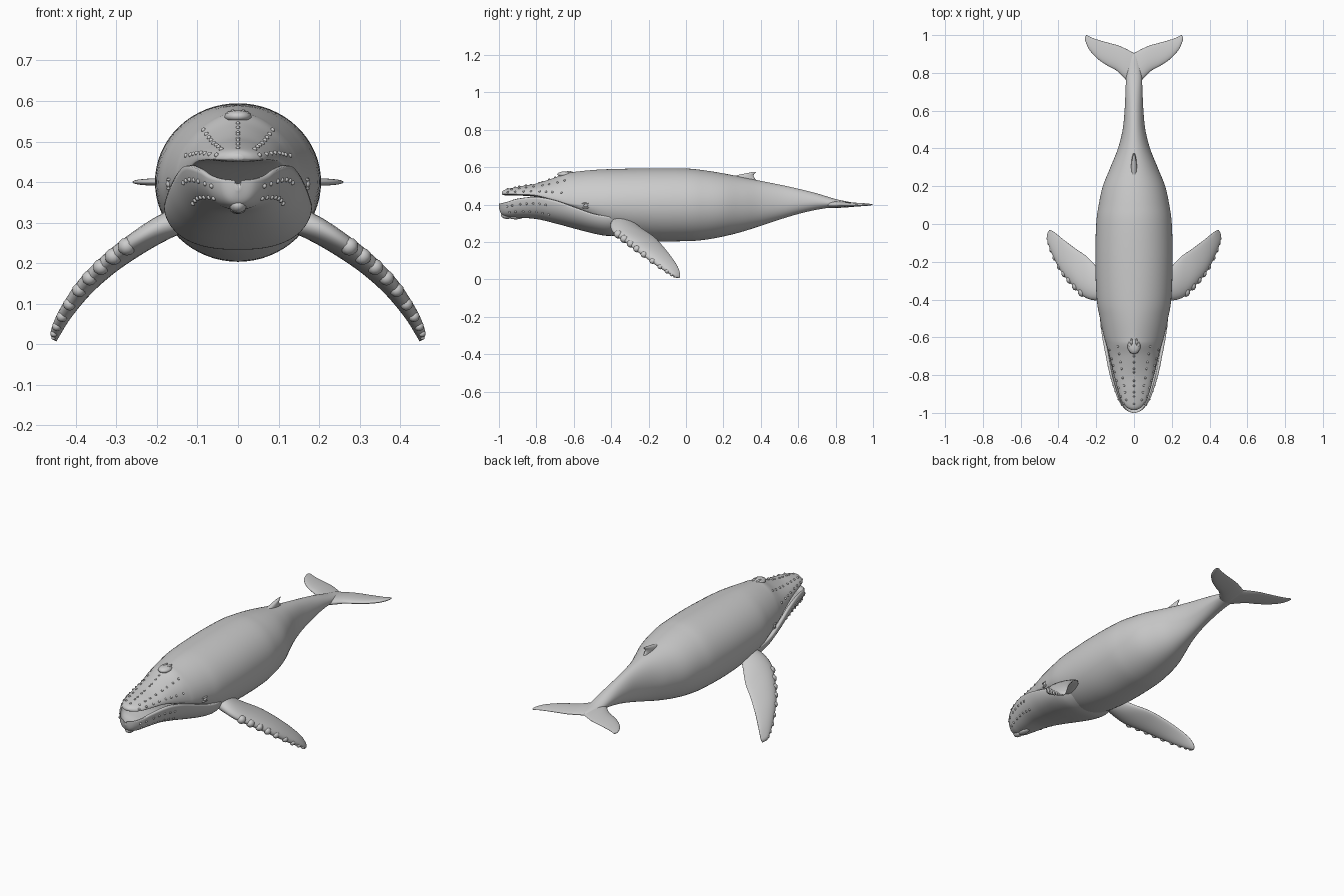
import bpy, bmesh, math
from mathutils import Vector, Matrix

if "Cube" in bpy.data.objects:
    bpy.data.objects.remove(bpy.data.objects["Cube"])


def smooth_rows(rows, n):
    """Catmull-Rom interpolation of every column of a station table."""
    out = []
    for i in range(len(rows) - 1):
        p = [rows[max(0, min(len(rows) - 1, i + k))] for k in (-1, 0, 1, 2)]
        for j in range(n):
            t = j / n
            out.append([0.5 * (2 * b + (c - a) * t + (2 * a - 5 * b + 4 * c - d) * t * t
                               + (3 * b - a - 3 * c + d) * t ** 3) for a, b, c, d in zip(*p)])
    return out + [list(rows[-1])]


def finish(name, bm, mirror=False):
    bmesh.ops.recalc_face_normals(bm, faces=bm.faces)
    for f in bm.faces:
        f.smooth = True
    me = bpy.data.meshes.new(name)
    bm.to_mesh(me)
    bm.free()
    ob = bpy.data.objects.new(name, me)
    bpy.context.collection.objects.link(ob)
    if mirror:
        ob.modifiers.new("mirror", 'MIRROR')
    return ob


def loft(name, rings, mirror=False):
    bm = bmesh.new()
    vs = [[bm.verts.new(p) for p in r] for r in rings]
    n = len(vs[0])
    for a, b in zip(vs, vs[1:]):
        for i in range(n):
            bm.faces.new((a[i], a[(i + 1) % n], b[(i + 1) % n], b[i]))
    bm.faces.new(vs[0])
    bm.faces.new(vs[-1])
    return finish(name, bm, mirror)


def blobs(name, items, mirror=False):
    """Small ellipsoids: (centre, radii)."""
    bm = bmesh.new()
    for c, r in items:
        m = Matrix.Translation(c) @ Matrix.Diagonal((*r, 1))
        bmesh.ops.create_icosphere(bm, subdivisions=2, radius=1, matrix=m)
    return finish(name, bm, mirror)


def blade(name, rows, n=6, seg=28):
    """Fin from stations of leading edge xyz, trailing edge xyz, half thickness."""
    rows = smooth_rows(rows, n)
    mids = [(Vector(r[:3]) + Vector(r[3:6])) / 2 for r in rows]
    rings = []
    for i, r in enumerate(rows):
        half = (Vector(r[:3]) - Vector(r[3:6])) / 2
        span = mids[min(i + 1, len(rows) - 1)] - mids[max(i - 1, 0)]
        nor = half.cross(span).normalized()
        ring = []
        for k in range(seg):
            t = 2 * math.pi * k / seg
            taper = 0.75 + 0.25 * math.cos(t)      # thinner trailing edge
            ring.append(mids[i] + half * math.cos(t) + nor * r[6] * math.sin(t) * taper * 1.25)
        rings.append(ring)
    loft(name, rings, True)
    return rows


# Body with upper jaw: y, half width, widest z, top z, bottom z, ridge sharpness
BODY = smooth_rows([
    (-.985, .012, .460, .468, .454, 1.0), (-.97, .040, .458, .479, .450, 1.1),
    (-.94, .065, .457, .487, .450, 1.2), (-.88, .085, .455, .499, .448, 1.3),
    (-.80, .106, .450, .513, .440, 1.3), (-.70, .130, .425, .545, .410, 1.3),
    (-.64, .146, .410, .570, .385, 1.25), (-.60, .158, .405, .575, .360, 1.2),
    (-.50, .180, .400, .585, .290, 1.1), (-.40, .197, .400, .590, .235, 1.05),
    (-.20, .205, .400, .594, .206, 1.0), (0, .200, .400, .593, .205, 1.0),
    (.10, .187, .400, .583, .212, 1.0), (.20, .165, .400, .567, .230, 1.0),
    (.30, .125, .400, .547, .255, 1.0), (.40, .085, .400, .527, .287, 1.0),
    (.50, .060, .405, .507, .320, 1.0), (.60, .050, .410, .485, .350, 1.0),
    (.70, .045, .413, .460, .373, 1.0), (.80, .040, .405, .430, .388, 1.0),
    (.87, .025, .400, .415, .393, 1.0), (.90, .008, .400, .405, .396, 1.0)], 6)


def body_point(row, t):
    y, w, zc, top, bot, e = row
    c, s = math.cos(t), math.sin(t)
    if s >= 0:
        return Vector((math.copysign(w * abs(c) ** e, c), y, zc + (top - zc) * s))
    return Vector((w * c, y, zc + (zc - bot) * s))


loft("body", [[body_point(r, 2 * math.pi * k / 64) for k in range(64)] for r in BODY])

# Scoop-shaped lower jaw: y, half width, lip z, bottom z
JAW = smooth_rows([
    (-1.0, .008, .403, .380), (-.985, .042, .406, .347), (-.95, .072, .415, .334),
    (-.90, .096, .430, .331), (-.80, .128, .440, .323), (-.70, .149, .422, .300),
    (-.60, .168, .387, .273), (-.50, .180, .352, .247), (-.42, .181, .337, .233),
    (-.35, .160, .325, .240)], 6)


def jaw_point(row, t):
    y, w, lip, bot = row
    c = math.cos(t)
    return Vector((math.copysign(w * abs(c) ** .8, c), y, lip - (lip - bot) * math.sin(t)))


rings = []
for r in JAW:
    y, w, lip, bot = r
    ring = [jaw_point(r, math.pi * k / 32) for k in range(33)]
    for k in range(33):
        t = math.pi * (1 - k / 32)
        ring.append(Vector((w * .9 * math.cos(t), y, lip + .002 - (lip - bot) * .4 * math.sin(t))))
    rings.append(ring)
loft("lower_jaw", rings)


def at(rows, y):
    return min(rows, key=lambda r: abs(r[0] - y))


# Skin knobs on the upper jaw, lower jaw and chin
knobs = []
for i in range(9):
    knobs.append((body_point(at(BODY, -.95 + .032 * i), math.pi / 2), (.005, .007, .005)))
for i in range(8):
    y = -.95 + .04 * i
    for t in (.35, .85):
        knobs.append((body_point(at(BODY, y + .02 * (t > .5)), t), (.006, .006, .006)))
for i in range(7):
    for t in (.3, .75):
        knobs.append((jaw_point(at(JAW, -.96 + .035 * i + .015 * (t > .5)), t), (.006, .006, .006)))
blobs("head_knobs", knobs, True)
blobs("chin_lump", [((0, -.955, .343), (.022, .035, .02)), ((0, -.91, .333), (.02, .04, .012))])

# Blowhole mound with paired nostril ridges
blobs("blowhole", [((0, -.645, .562), (.035, .045, .016)), ((.013, -.625, .573), (.006, .02, .007)),
                   ((.022, -.64, .568), (.006, .02, .007))], True)

# Eyes with lids
blobs("eye", [((.169, -.535, .395), (.010, .013, .010)), ((.168, -.535, .406), (.010, .024, .005)),
              ((.167, -.535, .384), (.010, .022, .005))], True)

# Flippers with knobbly leading edge
flip = blade("flipper", [
    (.13, -.395, .310, .13, -.300, .320, .035), (.20, -.405, .288, .19, -.235, .270, .031),
    (.265, -.385, .250, .25, -.172, .228, .027), (.33, -.320, .200, .31, -.130, .185, .024),
    (.385, -.25, .145, .37, -.085, .130, .021), (.43, -.16, .078, .42, -.045, .070, .017),
    (.454, -.09, .032, .443, -.031, .025, .012), (.456, -.06, .012, .448, -.036, .007, .004)])
edge = []
for i in range(13, 41, 3):
    le, te = Vector(flip[i][:3]), Vector(flip[i][3:6])
    s = flip[i][6] * .85
    edge.append((le + (te - le).normalized() * s * .7, (s, s * 1.1, s)))
blobs("flipper_knobs", edge, True)

# Tail flukes
blade("tail_fluke", [
    (0, .72, .40, 0, .905, .40, .018), (.045, .765, .40, .04, .926, .40, .017),
    (.09, .81, .40, .08, .944, .40, .014), (.14, .838, .40, .13, .958, .40, .012),
    (.19, .872, .40, .18, .972, .40, .010), (.235, .92, .40, .22, .985, .40, .008),
    (.256, .965, .40, .243, .997, .40, .005), (.26, .99, .40, .253, 1.0, .40, .002)])

# Dorsal fin: z, front y, back y, half thickness
fin = smooth_rows([(.52, .19, .385, .018), (.545, .23, .365, .015), (.558, .275, .362, .012),
                   (.568, .325, .370, .008), (.575, .360, .377, .003)], 5)
loft("dorsal_fin", [[Vector((h * math.sin(a), (f + b) / 2 + (b - f) / 2 * math.cos(a), z))
                     for a in [2 * math.pi * k / 28 for k in range(28)]] for z, f, b, h in fin])
